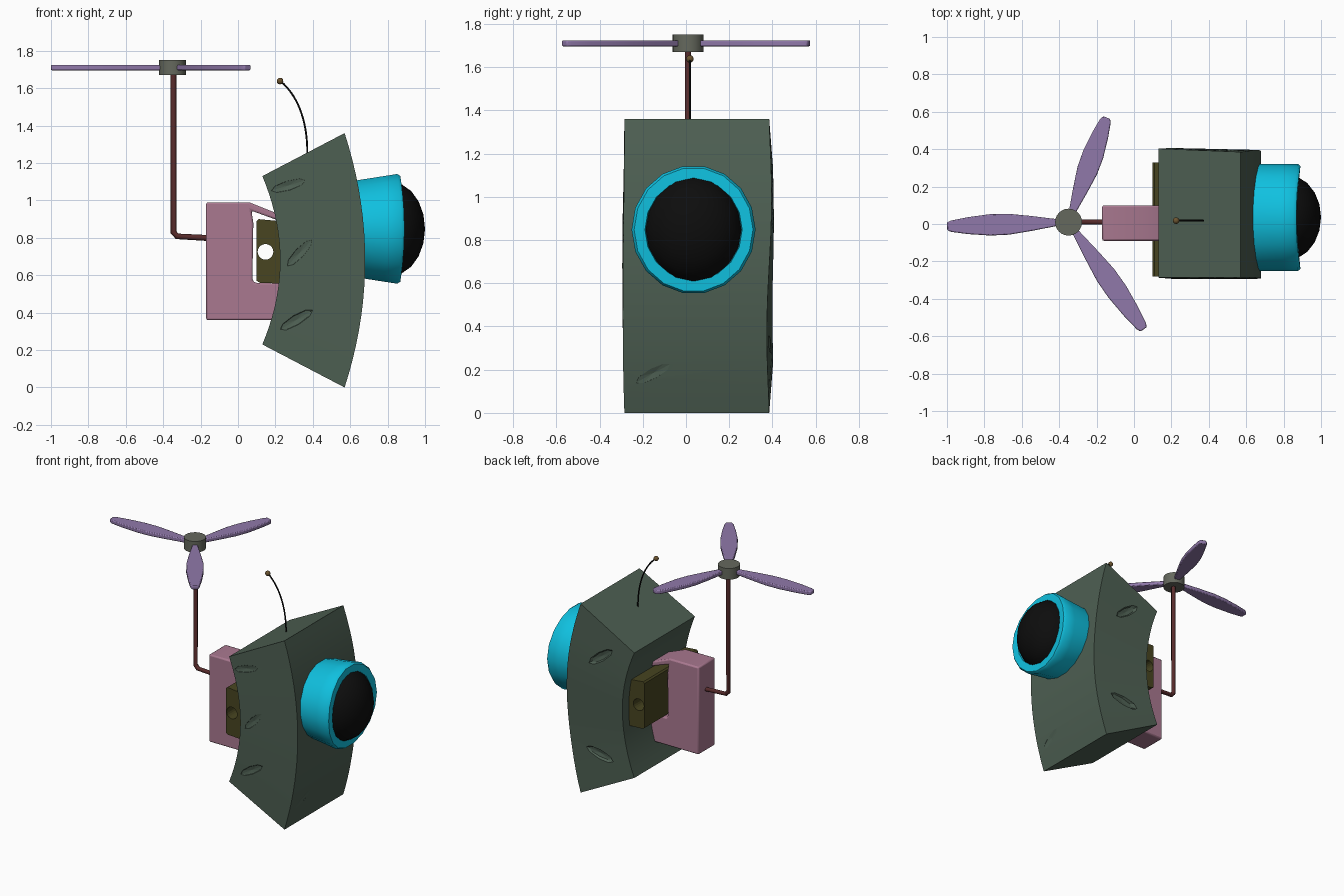
import bpy, bmesh
from math import sin, cos, pi, radians
from mathutils import Vector, Matrix

if "Cube" in bpy.data.objects:
    bpy.data.objects.remove(bpy.data.objects["Cube"])


def mat(name, rgb):
    m = bpy.data.materials.new(name)
    m.diffuse_color = (*rgb, 1)
    m.use_nodes = True
    m.node_tree.nodes["Principled BSDF"].inputs["Base Color"].default_value = m.diffuse_color
    return m


GREEN = mat("moss_green", (0.075, 0.115, 0.085))
PINK = mat("dusty_pink", (0.40, 0.19, 0.28))
CYAN = mat("cyan", (0.005, 0.53, 0.74))
BLACK = mat("black", (0.004, 0.004, 0.004))
OLIVE = mat("olive", (0.065, 0.06, 0.015))
BROWN = mat("red_brown", (0.10, 0.025, 0.025))
PURPLE = mat("lilac", (0.28, 0.19, 0.40))
GREY = mat("warm_grey", (0.13, 0.14, 0.11))
BRASS = mat("brass", (0.15, 0.09, 0.03))


def finish(name, bm, material, angle=None):
    bmesh.ops.recalc_face_normals(bm, faces=bm.faces)
    me = bpy.data.meshes.new(name)
    bm.to_mesh(me)
    bm.free()
    ob = bpy.data.objects.new(name, me)
    bpy.context.collection.objects.link(ob)
    if material:
        me.materials.append(material)
    if angle:
        smooth(ob, angle)
    return ob


def smooth(ob, angle):
    bpy.ops.object.select_all(action='DESELECT')
    ob.select_set(True)
    bpy.context.view_layer.objects.active = ob
    bpy.ops.object.shade_smooth_by_angle(angle=radians(angle))


def extrude(name, pts, vec, material, bevel=0, segments=2):
    bm = bmesh.new()
    f = bm.faces.new([bm.verts.new(p) for p in pts])
    r = bmesh.ops.extrude_face_region(bm, geom=[f])
    bmesh.ops.translate(bm, vec=vec, verts=[v for v in r["geom"] if isinstance(v, bmesh.types.BMVert)])
    ob = finish(name, bm, material)
    if bevel:
        b = ob.modifiers.new("bevel", 'BEVEL')
        b.width, b.segments, b.limit_method = bevel, segments, 'ANGLE'
        smooth(ob, 40)
    return ob


def cut(ob, cutter):
    m = ob.modifiers.new("cut", 'BOOLEAN')
    m.operation, m.object, m.solver = 'DIFFERENCE', cutter, 'EXACT'
    cutter.hide_render = True
    cutter.hide_viewport = True


def tube(name, pts, radius, material, res, smooth_path=False):
    cu = bpy.data.curves.new(name, 'CURVE')
    cu.dimensions = '3D'
    cu.bevel_depth, cu.bevel_resolution, cu.use_fill_caps = radius, res, True
    sp = cu.splines.new('NURBS' if smooth_path else 'POLY')
    sp.points.add(len(pts) - 1)
    for p, co in zip(sp.points, pts):
        p.co = (*co, 1)
    if smooth_path:
        sp.use_endpoint_u, sp.order_u, sp.resolution_u = True, 4, 6
    cu.materials.append(material)
    ob = bpy.data.objects.new(name, cu)
    bpy.context.collection.objects.link(ob)


# Bent, roughly hewn body block
bm = bmesh.new()
N, rows = 18, []
for i in range(N + 1):
    t = i / N
    k = 1 - (2 * t - 1) ** 2
    xi, zi = 0.13 + 0.095 * k, 0.23 + 0.90 * t
    xo, zo = 0.57 + 0.11 * k, 1.36 * t
    w = 0.012 * sin(2 * pi * (t - 0.5)) * k ** 0.3
    rows.append([bm.verts.new(p) for p in (
        (xi, -0.287 - 0.008 * k, zi), (xo, -0.285 - 0.013 * k * (1 - t), zo),
        (xo, 0.385 + w, zo), (xi, 0.403 + 0.3 * w, zi))])
for a, b in zip(rows, rows[1:]):
    for j in range(4):
        bm.faces.new((a[j], a[(j + 1) % 4], b[(j + 1) % 4], b[j]))
bm.faces.new(rows[0])
bm.faces.new(rows[-1])
body = finish("body", bm, GREEN)

# Shallow chisel marks: location, length direction, surface normal
bm = bmesh.new()
for loc, along, normal in (
        ((0.27, -0.303, 1.08), (1, 0, 0.3), (0, -1, 0)),
        ((0.33, -0.308, 0.72), (0.75, 0, 0.8), (0, -1, 0)),
        ((0.31, -0.303, 0.36), (1, 0, 0.6), (0, -1, 0)),
        ((0.40, 0.405, 1.03), (-0.8, 0, 0.6), (0, 1, 0)),
        ((0.42, 0.39, 0.32), (1, 0, 0.2), (0, 1, 0)),
        ((0.636, -0.15, 0.18), (0, 0.26, 0.15), (0.97, 0, -0.24))):
    n = Vector(normal).normalized()
    u = Vector(along)
    u = (u - n * u.dot(n)).normalized()
    rot = Matrix((u, n.cross(u), n)).transposed().to_4x4()
    bmesh.ops.create_uvsphere(bm, u_segments=8, v_segments=4, radius=1,
                              matrix=Matrix.Translation(loc) @ rot @ Matrix.Diagonal((0.13, 0.035, 0.022, 1)))
cut(body, finish("chisel_cutter", bm, None))
smooth(body, 25)

# Eye housing: lathed around x and bent to follow the body
bm = bmesh.new()
S, EY, EZ = 18, 0.035, 0.848
prof = ((0.56, 0.280), (0.66, 0.287), (0.80, 0.287), (0.875, 0.287), (0.89, 0.275),
        (0.885, 0.225), (0.80, 0.215))
rings = []
for x, r in prof:
    ring = []
    for j in range(S):
        a = 2 * pi * j / S
        y = r * cos(a)
        z = r * sin(a) * (0.90 + 0.14 * (x - 0.62) / 0.26)
        ring.append(bm.verts.new((x - 0.28 * z * z, EY + y, EZ + z)))
    rings.append(ring)
for a, b in zip(rings, rings[1:]):
    for j in range(S):
        bm.faces.new((a[j], a[(j + 1) % S], b[(j + 1) % S], b[j]))
bm.faces.new(rings[0])
bm.faces.new(rings[-1])
finish("eye_housing", bm, CYAN, 40)

# Black lens
bm = bmesh.new()
bmesh.ops.create_uvsphere(bm, u_segments=16, v_segments=10, radius=1,
                          matrix=Matrix.Translation((0.82, EY, EZ)) @ Matrix.Diagonal((0.18, 0.228, 0.25, 1))
                          @ Matrix.Rotation(pi / 2, 4, 'Y'))
finish("eye_lens", bm, BLACK, 30)

# C-shaped back bracket
outline = ((-0.17, 0.36), (0.22, 0.36), (0.24, 0.555), (0.09, 0.56), (0.077, 0.575), (0.082, 0.88),
           (0.072, 0.945), (0.21, 0.895), (0.21, 0.93), (0.06, 0.99), (-0.17, 0.99))
extrude("back_bracket", [(x, -0.09, z) for x, z in outline], (0, 0.19, 0), PINK, 0.012)

# Cross bar with a through hole
outline = ((0.10, 0.57), (0.115, 0.56), (0.235, 0.555), (0.24, 0.74), (0.215, 0.89), (0.11, 0.90), (0.10, 0.89))
bar = extrude("cross_bar", [(x, -0.28, z) for x, z in outline], (0, 0.61, 0), OLIVE)
bm = bmesh.new()
bmesh.ops.create_cone(bm, cap_ends=True, segments=20, radius1=0.042, radius2=0.042, depth=1.2,
                      matrix=Matrix.Translation((0.147, 0, 0.725)) @ Matrix.Rotation(pi / 2, 4, 'X'))
cut(bar, finish("bar_hole_cutter", bm, None))

# Bent mast
HX, HY = -0.35, 0.01
tube("mast", [(-0.345, HY, 1.69), (-0.345, HY, 0.83), (-0.325, HY, 0.808), (-0.14, HY, 0.798)], 0.016, BROWN, 1)

# Rotor hub and three blades
bm = bmesh.new()
bmesh.ops.create_cone(bm, cap_ends=True, segments=24, radius1=0.072, radius2=0.072, depth=0.08,
                      matrix=Matrix.Translation((HX, HY, 1.71)))
finish("rotor_hub", bm, GREY, 40)
half = ((0.06, 0.018), (0.20, 0.040), (0.32, 0.056), (0.42, 0.057), (0.54, 0.045), (0.63, 0.030), (0.65, 0.020))
loop = [(x, -w, 0) for x, w in half] + [(x, w, 0) for x, w in reversed(half)]
for i, (deg, length) in enumerate(((182, 0.65), (70, 0.595), (-55, 0.70))):
    blade = extrude(f"rotor_blade_{i + 1}", [(x * length / 0.65, y, z) for x, y, z in loop],
                    (0, 0, 0.028), PURPLE, 0.006)
    blade.location = (HX, HY, 1.696)
    blade.rotation_euler.z = radians(deg)

# Antenna with a small tip ball
tube("antenna", [(0.37, 0.018, 1.23), (0.375, 0.018, 1.37), (0.345, 0.018, 1.54), (0.225, 0.018, 1.64)],
     0.005, BLACK, 2, True)
bm = bmesh.new()
bmesh.ops.create_icosphere(bm, subdivisions=2, radius=0.018, matrix=Matrix.Translation((0.225, 0.018, 1.638)))
finish("antenna_tip", bm, BRASS, 40)
